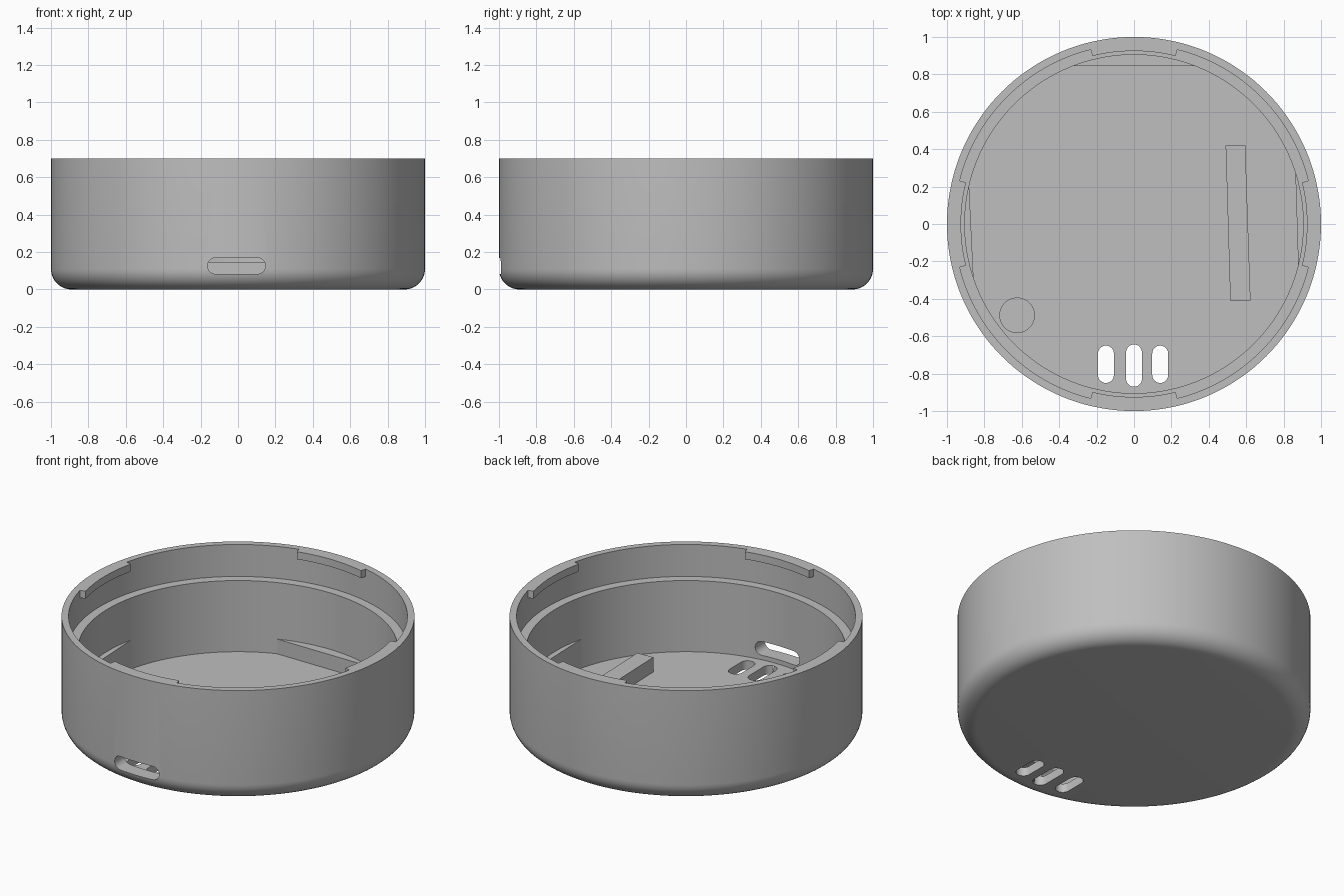
import bpy, bmesh
from math import sin, cos, pi, radians, atan2, hypot
from mathutils import Matrix, Vector

cube = bpy.data.objects.get("Cube")
if cube:
    bpy.data.objects.remove(cube)

grey = bpy.data.materials.new("grey plastic")
grey.use_nodes = True
colour = (0.52, 0.52, 0.52, 1)
grey.diffuse_color = colour
grey.node_tree.nodes["Principled BSDF"].inputs["Base Color"].default_value = colour

FLOOR, LEDGE, TOP = 0.055, 0.5, 0.7
INNER, RIM, LUG = 0.905, 0.96, 0.925
SEGMENTS = 144


def finish(name, bm):
    bmesh.ops.recalc_face_normals(bm, faces=bm.faces)
    mesh = bpy.data.meshes.new(name)
    bm.to_mesh(mesh)
    bm.free()
    mesh.materials.append(grey)
    obj = bpy.data.objects.new(name, mesh)
    bpy.context.collection.objects.link(obj)
    return obj


def prism(name, outline, z0, z1, matrix=None):
    bm = bmesh.new()
    face = bm.faces.new([bm.verts.new((x, y, z0)) for x, y in outline])
    new = bmesh.ops.extrude_face_region(bm, geom=[face])["geom"]
    top = [v for v in new if isinstance(v, bmesh.types.BMVert)]
    bmesh.ops.translate(bm, verts=top, vec=(0, 0, z1 - z0))
    if matrix:
        bm.transform(matrix)
    return finish(name, bm)


def arc(radius, a0, a1, n, cx=0, cy=0):
    steps = [a0 + (a1 - a0) * i / n for i in range(n + 1)]
    return [(cx + radius * cos(a), cy + radius * sin(a)) for a in steps]


def stadium(cx, cy, length, width):
    # rounded slot outline, long along the second axis
    r, h = width / 2, (length - width) / 2
    return arc(r, 0, pi, 12, cx, cy + h) + arc(r, pi, 2 * pi, 12, cx, cy - h)


# Round shell: rounded bottom edge, stepped inner wall
fillet = 0.11
profile = [(0, 0)] + arc(fillet, -pi / 2, 0, 10, 1 - fillet, fillet)
profile += [(1, TOP), (RIM, TOP), (RIM, LEDGE), (INNER, LEDGE), (INNER, FLOOR), (0, FLOOR)]
bm = bmesh.new()
verts = [bm.verts.new((r, 0, z)) for r, z in profile]
edges = [bm.edges.new(pair) for pair in zip(verts, verts[1:])]
bmesh.ops.spin(bm, geom=verts + edges, cent=(0, 0, 0), axis=(0, 0, 1),
               angle=2 * pi, steps=SEGMENTS, use_duplicate=False)
bmesh.ops.remove_doubles(bm, verts=bm.verts, dist=1e-4)
shell = finish("shell", bm)

# Slots through the floor and the front wall
cutters = [prism("vent_cutter", stadium(x, y, length, 0.085), -0.1, 0.075)
           for x, y, length in ((-0.15, -0.75, 0.2), (0, -0.757, 0.226), (0.14, -0.75, 0.2))]
turn = Matrix.Rotation(pi / 2, 4, "X") @ Matrix.Rotation(pi / 2, 4, "Z")
port_place = Matrix.Translation((-0.008, 0, 0.126)) @ turn
cutters.append(prism("port_cutter", stadium(0, 0, 0.31, 0.086), 0.7, 1.2, port_place))

bpy.context.view_layer.objects.active = shell
for cutter in cutters:
    mod = shell.modifiers.new("slot", "BOOLEAN")
    mod.operation = "DIFFERENCE"
    mod.solver = "EXACT"
    mod.object = cutter
    bpy.ops.object.modifier_apply(modifier=mod.name)
for cutter in cutters:
    bpy.data.objects.remove(cutter)

parts = [shell]

# Four retaining lugs inside the rim
for i, side in enumerate(("left", "back", "right", "front")):
    mid, half = i * pi / 2, radians(13.9)
    outline = arc(LUG, mid - half, mid + half, 12) + arc(RIM + 0.01, mid + half, mid - half, 12)
    parts.append(prism(side + "_lug", outline, TOP - 0.047, TOP))

# Flat pads filling the wall behind a straight chord
for name, start, end, height in (("back_pad", (0.33, 0.845), (-0.33, 0.845), 0.147),
                                 ("right_pad", (-0.882, 0.21), (-0.858, -0.29), 0.237),
                                 ("left_pad", (0.878, -0.22), (0.863, 0.27), 0.237)):
    a0, a1 = atan2(start[1], start[0]), atan2(end[1], end[0])
    if a1 < a0:
        a1 += 2 * pi
    outline = [start] + arc(INNER + 0.02, a0, a1, 16) + [end]
    parts.append(prism(name, outline, FLOOR - 0.01, height))

# Slightly turned bar and round boss on the floor
bar = [(0.49, 0.42), (0.595, 0.42), (0.623, -0.408), (0.515, -0.413)]
parts.append(prism("floor_bar", bar, FLOOR - 0.01, 0.147))
parts.append(prism("floor_boss", arc(0.095, 0, 2 * pi * 47 / 48, 47, -0.625, -0.488), FLOOR - 0.01, 0.13))

# Smooth curved walls, keep edges crisp
bpy.ops.object.select_all(action="DESELECT")
for part in parts:
    part.select_set(True)
bpy.context.view_layer.objects.active = shell
bpy.ops.object.shade_smooth_by_angle(angle=radians(30))
